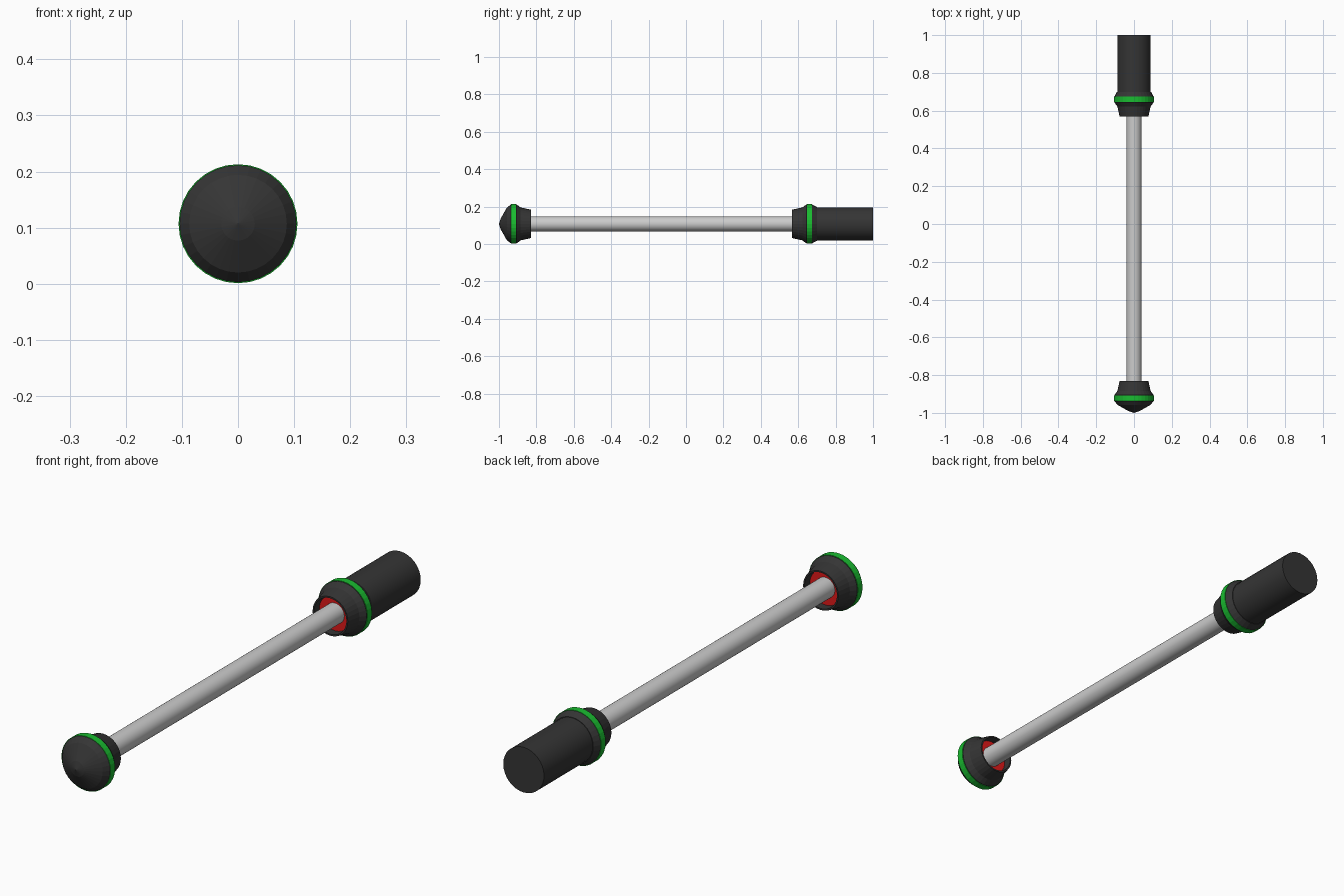
import bpy, bmesh, math

if "Cube" in bpy.data.objects:
    bpy.data.objects.remove(bpy.data.objects["Cube"])

SIDES = 32
AXIS_Z = 0.107


def material(name, rgb):
    m = bpy.data.materials.new(name)
    m.diffuse_color = (*rgb, 1)
    m.use_nodes = True
    m.node_tree.nodes["Principled BSDF"].inputs["Base Color"].default_value = m.diffuse_color
    return m


BLACK = material("black_rubber", (0.035, 0.035, 0.035))
GREEN = material("green_band", (0.01, 0.5, 0.03))
RED = material("red_insert", (0.75, 0.01, 0.01))


def lathe(name, profile, mat=None, closed=False, smooth=False):
    """Revolve (y, radius) points around the long axis."""
    bm = bmesh.new()
    rings = []
    for y, r in profile:
        if r == 0:
            rings.append([bm.verts.new((0, y, AXIS_Z))] * SIDES)
        else:
            angles = [2 * math.pi * i / SIDES for i in range(SIDES)]
            rings.append([bm.verts.new((r * math.cos(a), y, AXIS_Z + r * math.sin(a)))
                          for a in angles])
    pairs = list(zip(rings, rings[1:]))
    if closed:
        pairs.append((rings[-1], rings[0]))
    for a, b in pairs:
        for i in range(SIDES):
            j = (i + 1) % SIDES
            quad = list(dict.fromkeys((a[i], a[j], b[j], b[i])))
            bm.faces.new(quad)
    bmesh.ops.recalc_face_normals(bm, faces=bm.faces)
    mesh = bpy.data.meshes.new(name)
    bm.to_mesh(mesh)
    bm.free()
    obj = bpy.data.objects.new(name, mesh)
    bpy.context.collection.objects.link(obj)
    if mat:
        mesh.materials.append(mat)
    if smooth:
        bpy.ops.object.select_all(action='DESELECT')
        obj.select_set(True)
        bpy.context.view_layer.objects.active = obj
        bpy.ops.object.shade_smooth_by_angle(angle=math.radians(30))
    return obj


def cup(y_band, direction):
    """Profile from the band to the open mouth and down to the cup floor."""
    steps = [(-0.014, 0.104), (0.016, 0.104), (0.038, 0.088),
             (0.092, 0.076), (0.092, 0.07), (0.06, 0.068), (0.06, 0)]
    return [(y_band + direction * d, r) for d, r in steps]


def fittings(label, y_band, direction):
    # green band around the widest part
    lathe(label + "_band", [(y_band - 0.014, 0.104), (y_band - 0.014, 0.106),
                            (y_band + 0.014, 0.106), (y_band + 0.014, 0.104)],
          GREEN, closed=True)
    # red insert inside the open mouth
    y = y_band + direction * 0.062
    lathe(label + "_insert", [(y, 0.068), (y, 0.035)], RED)


# Domed pommel with its mouth facing the rod
pommel_y, collar_y = -0.922, 0.66
lathe("pommel", [(-1, 0), (-0.99, 0.03), (-0.958, 0.087)] + cup(pommel_y, 1), BLACK)
fittings("pommel", pommel_y, 1)

# Handle grip and flared collar
lathe("collar", [(0.70, 0), (0.70, 0.09)] + cup(collar_y, -1), BLACK)
fittings("collar", collar_y, -1)
lathe("grip", [(0.69, 0), (0.69, 0.088), (1, 0.088), (1, 0)], BLACK, smooth=True)

# Plain grey rod
lathe("rod", [(-0.87, 0), (-0.87, 0.04), (0.61, 0.04), (0.61, 0)], smooth=True)
